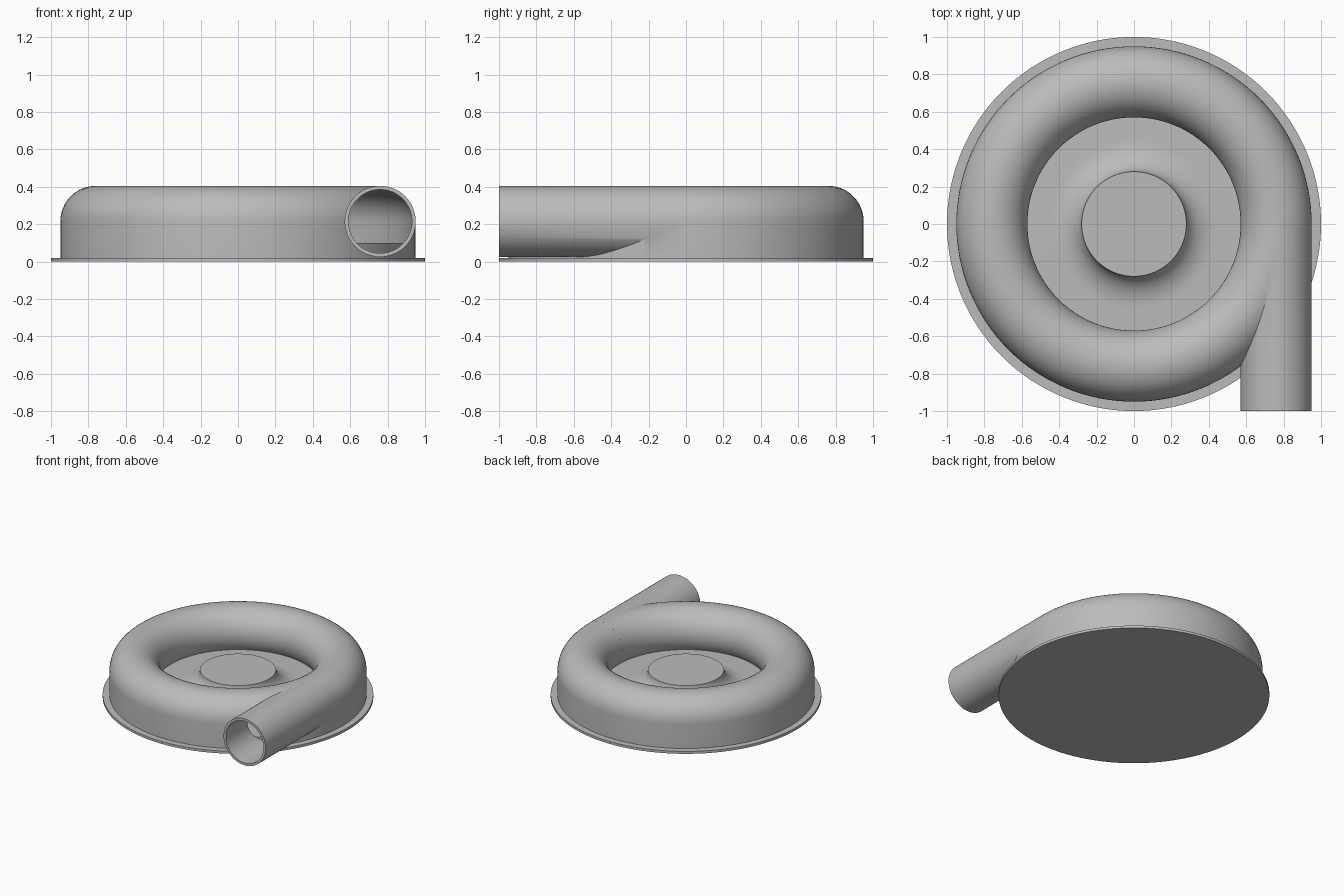
import bpy, bmesh
from math import sin, cos, pi, radians

cube = bpy.data.objects.get("Cube")
if cube:
    bpy.data.objects.remove(cube, do_unlink=True)

grey = bpy.data.materials.new("plain grey")
grey.use_nodes = True
COLOUR = (0.5, 0.5, 0.5, 1)
grey.diffuse_color = COLOUR
grey.node_tree.nodes["Principled BSDF"].inputs["Base Color"].default_value = COLOUR

TUBE_X, TUBE_Z = 0.76, 0.215   # centre of the duct section
OUTER, BORE = 0.19, 0.17       # duct radii
FLOOR_Z, RIM_Z = 0.10, 0.02
STEPS = 128


def finish(name, bm):
    bmesh.ops.recalc_face_normals(bm, faces=bm.faces)
    mesh = bpy.data.meshes.new(name)
    bm.to_mesh(mesh)
    bm.free()
    mesh.materials.append(grey)
    obj = bpy.data.objects.new(name, mesh)
    bpy.context.collection.objects.link(obj)
    return obj


def lathe(name, profile, closed):
    """Revolve (radius, z) points about z; open profiles get flat end caps."""
    bm = bmesh.new()
    rings = []
    for r, z in profile:
        rings.append([bm.verts.new((r * cos(2 * pi * i / STEPS), r * sin(2 * pi * i / STEPS), z))
                      for i in range(STEPS)])
    pairs = list(zip(rings, rings[1:]))
    if closed:
        pairs.append((rings[-1], rings[0]))
    else:
        bm.faces.new(rings[0])
        bm.faces.new(rings[-1])
    for a, b in pairs:
        for i in range(STEPS):
            j = (i + 1) % STEPS
            bm.faces.new((a[i], a[j], b[j], b[i]))
    return finish(name, bm)


def straight_duct(name, radius, y_end):
    """Solid round bar running from y = 0 forward to y_end."""
    bm = bmesh.new()
    ends = [[bm.verts.new((TUBE_X + radius * cos(2 * pi * i / 64), y,
                           TUBE_Z + radius * sin(2 * pi * i / 64))) for i in range(64)]
            for y in (0, y_end)]
    for end in ends:
        bm.faces.new(end)
    for i in range(64):
        j = (i + 1) % 64
        bm.faces.new((ends[0][i], ends[0][j], ends[1][j], ends[1][i]))
    return finish(name, bm)


def section(radius, bottom):
    """Duct section: straight outer wall, rounded top and inner side."""
    low = 217
    arc = [(TUBE_X + radius * cos(radians(low * i / 31)),
            TUBE_Z + radius * sin(radians(low * i / 31))) for i in range(32)]
    return [(TUBE_X + radius, bottom)] + arc + [(arc[-1][0], bottom)]


def select_only(obj):
    bpy.ops.object.select_all(action='DESELECT')
    obj.select_set(True)
    bpy.context.view_layer.objects.active = obj


def combine(obj, other, operation):
    mod = obj.modifiers.new("cut", 'BOOLEAN')
    mod.operation = operation
    mod.solver = 'EXACT'
    mod.object = other
    select_only(obj)
    bpy.ops.object.modifier_apply(modifier=mod.name)
    bpy.data.objects.remove(other, do_unlink=True)


# Hollow ring housing with its tangent outlet pipe
housing = lathe("ring_housing", section(OUTER, RIM_Z - 0.005), True)
combine(housing, straight_duct("outlet_pipe", OUTER, -1), 'UNION')
combine(housing, lathe("ring_cavity", section(BORE, 0.06), True), 'DIFFERENCE')
combine(housing, straight_duct("pipe_bore", BORE, -1.1), 'DIFFERENCE')

# Raised floor with a flared centre hub
flare = [(0.45 - 0.17 * sin(pi / 2 * i / 12), 0.22 - 0.12 * cos(pi / 2 * i / 12))
         for i in range(13)]
floor = lathe("floor_and_hub", [(0.93, 0.01), (0.93, FLOOR_Z)] + flare, False)

# Flat base plate
base = lathe("base_plate", [(1, 0), (1, RIM_Z)], False)

for part in (housing, floor, base):
    select_only(part)
    bpy.ops.object.shade_smooth_by_angle(angle=radians(32))
